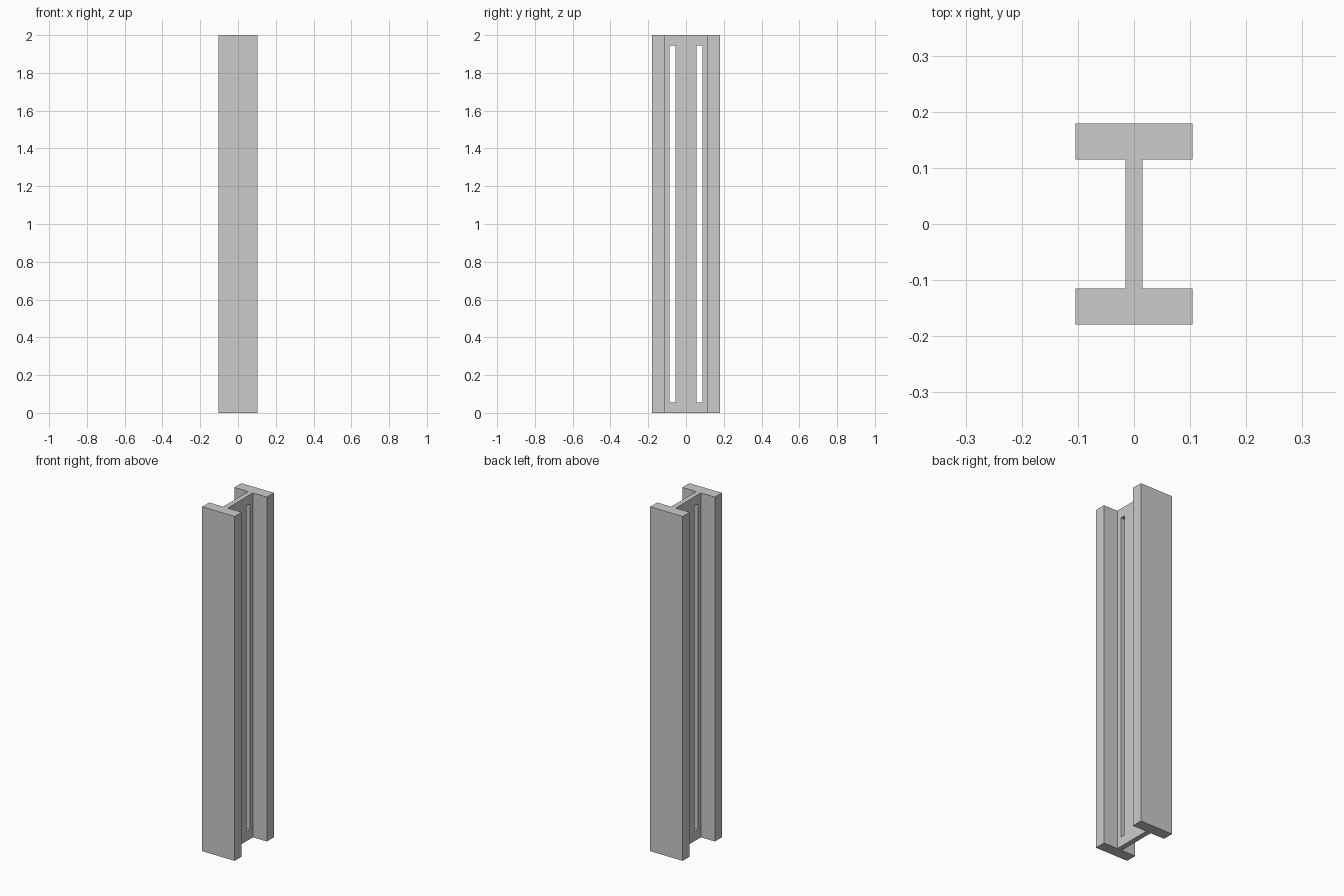
import bpy, bmesh

if "Cube" in bpy.data.objects:
    bpy.data.objects.remove(bpy.data.objects["Cube"])

H = 2.0                      # column height
FX, FY = 0.1045, 0.1795      # flange half width, outer half depth
WX, WY = 0.015, 0.115        # web half thickness, inner flange face
SLOT_IN, SLOT_OUT = 0.056, 0.087
SLOT_Z0, SLOT_Z1 = 0.055, 1.946


def prism(name, profile, z0, z1):
    bm = bmesh.new()
    face = bm.faces.new([bm.verts.new((x, y, z0)) for x, y in profile])
    ext = bmesh.ops.extrude_face_region(bm, geom=[face])
    top = [g for g in ext["geom"] if isinstance(g, bmesh.types.BMVert)]
    bmesh.ops.translate(bm, verts=top, vec=(0, 0, z1 - z0))
    bmesh.ops.recalc_face_normals(bm, faces=bm.faces)
    mesh = bpy.data.meshes.new(name)
    bm.to_mesh(mesh)
    bm.free()
    obj = bpy.data.objects.new(name, mesh)
    bpy.context.collection.objects.link(obj)
    return obj


# I-section column: quarter outline mirrored around both axes
quarter = [(WX, WY), (FX, WY), (FX, FY)]
right = [(x, -y) for x, y in reversed(quarter)] + quarter
outline = right + [(-x, y) for x, y in reversed(right)]
column = prism("i_beam_column", outline, 0, H)

# Two long slots cut through the web
bpy.context.view_layer.objects.active = column
for side in (-1, 1):
    a, b = side * SLOT_IN, side * SLOT_OUT
    cutter = prism("slot_cutter", [(-0.05, a), (0.05, a), (0.05, b), (-0.05, b)],
                   SLOT_Z0, SLOT_Z1)
    cutter.hide_render = True
    mod = column.modifiers.new("slot", 'BOOLEAN')
    mod.operation = 'DIFFERENCE'
    mod.solver = 'EXACT'
    mod.object = cutter
    bpy.ops.object.modifier_apply(modifier=mod.name)
    bpy.data.objects.remove(cutter)
